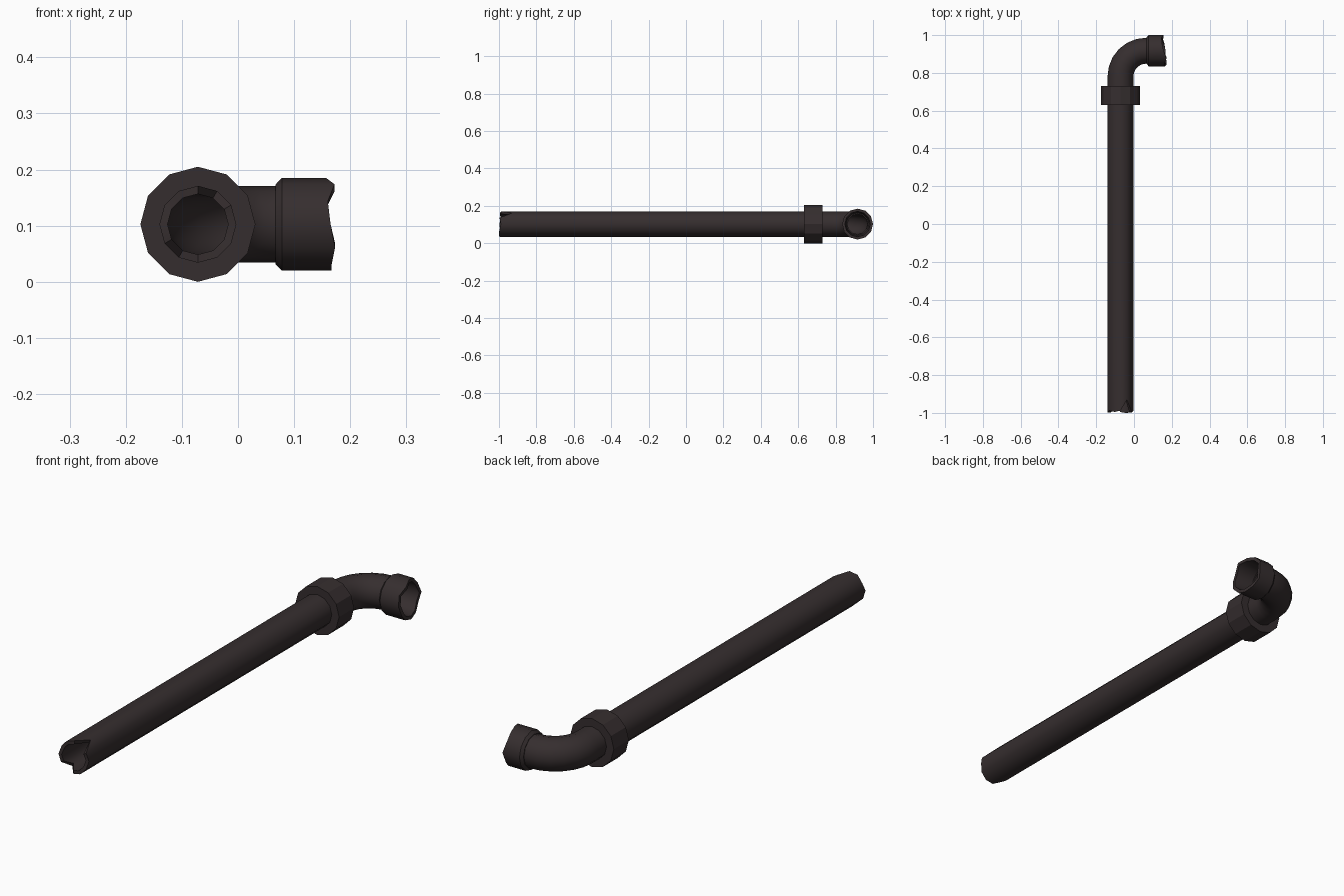
import bpy, bmesh, math
from mathutils import Vector

if "Cube" in bpy.data.objects:
    bpy.data.objects.remove(bpy.data.objects["Cube"])

SIDES = 12
CX, CZ = -0.0715, 0.1025        # axis of the long pipe
EY = 0.9175                     # y of the outlet axis
BEND = 0.136                    # bend radius of the elbow

iron = bpy.data.materials.new("dark iron")
iron.diffuse_color = (0.036, 0.027, 0.028, 1)
iron.use_nodes = True
iron.node_tree.nodes["Principled BSDF"].inputs["Base Color"].default_value = iron.diffuse_color


def tube(name, rings, smooth=True):
    """Closed hollow tube: each ring is (centre, direction, radius, offsets along direction)."""
    bm = bmesh.new()
    loops = []
    for centre, direction, radius, jag in rings:
        d = Vector(direction).normalized()
        side = d.cross(Vector((0, 0, 1)))
        loop = []
        for i in range(SIDES):
            a = 2 * math.pi * i / SIDES
            p = Vector(centre) + side * (radius * math.cos(a)) + d * (jag[i] if jag else 0)
            p.z += radius * math.sin(a)
            loop.append(bm.verts.new(p))
        loops.append(loop)
    for k, a in enumerate(loops):
        b = loops[(k + 1) % len(loops)]
        for i in range(SIDES):
            j = (i + 1) % SIDES
            bm.faces.new((a[i], a[j], b[j], b[i]))
    bmesh.ops.recalc_face_normals(bm, faces=bm.faces)
    mesh = bpy.data.meshes.new(name)
    bm.to_mesh(mesh)
    bm.free()
    mesh.materials.append(iron)
    obj = bpy.data.objects.new(name, mesh)
    bpy.context.collection.objects.link(obj)
    if smooth:
        bpy.ops.object.select_all(action='DESELECT')
        obj.select_set(True)
        bpy.context.view_layer.objects.active = obj
        bpy.ops.object.shade_smooth_by_angle(angle=math.radians(40))
    return obj


# Long pipe with elbow: straight run, quarter bend, short outlet
broken_end = [0.01, 0.004, 0.07, 0.012, 0.006, 0.012, 0.002, 0.006, 0.045, 0.004, 0.0, 0.003]
path = [((CX, -1, CZ), (0, 1, 0), broken_end)]
bx, by = CX + BEND, EY - BEND
STEPS = 6
for s in range(STEPS + 1):
    t = math.pi / 2 * s / STEPS
    path.append(((bx - BEND * math.cos(t), by + BEND * math.sin(t), CZ),
                 (math.sin(t), math.cos(t), 0), None))
path.append(((0.08, EY, CZ), (1, 0, 0), None))
outer = [(c, d, 0.0685, j) for c, d, j in path]
inner = [(c, d, 0.054, j) for c, d, j in reversed(path)]
tube("bent_pipe", outer + inner)

# Twelve-sided collar
Y = (0, 1, 0)
tube("collar", [((CX, y, CZ), Y, r, None) for y, r in
                ((0.63, 0.062), (0.63, 0.1025), (0.73, 0.1025), (0.73, 0.062))], smooth=False)

# Broken socket on the outlet
X = (1, 0, 0)
broken_rim = [0.165, 0.160, 0.172, 0.157, 0.148, 0.146, 0.157, 0.150, 0.160, 0.167, 0.167, 0.173]
tube("socket", [((x, EY, CZ), X, r, j) for x, r, j in
                ((0.067, 0.060, None), (0.067, 0.071, None), (0.078, 0.0825, None),
                 (0, 0.0825, broken_rim), (0, 0.068, broken_rim), (0.078, 0.060, None))])
